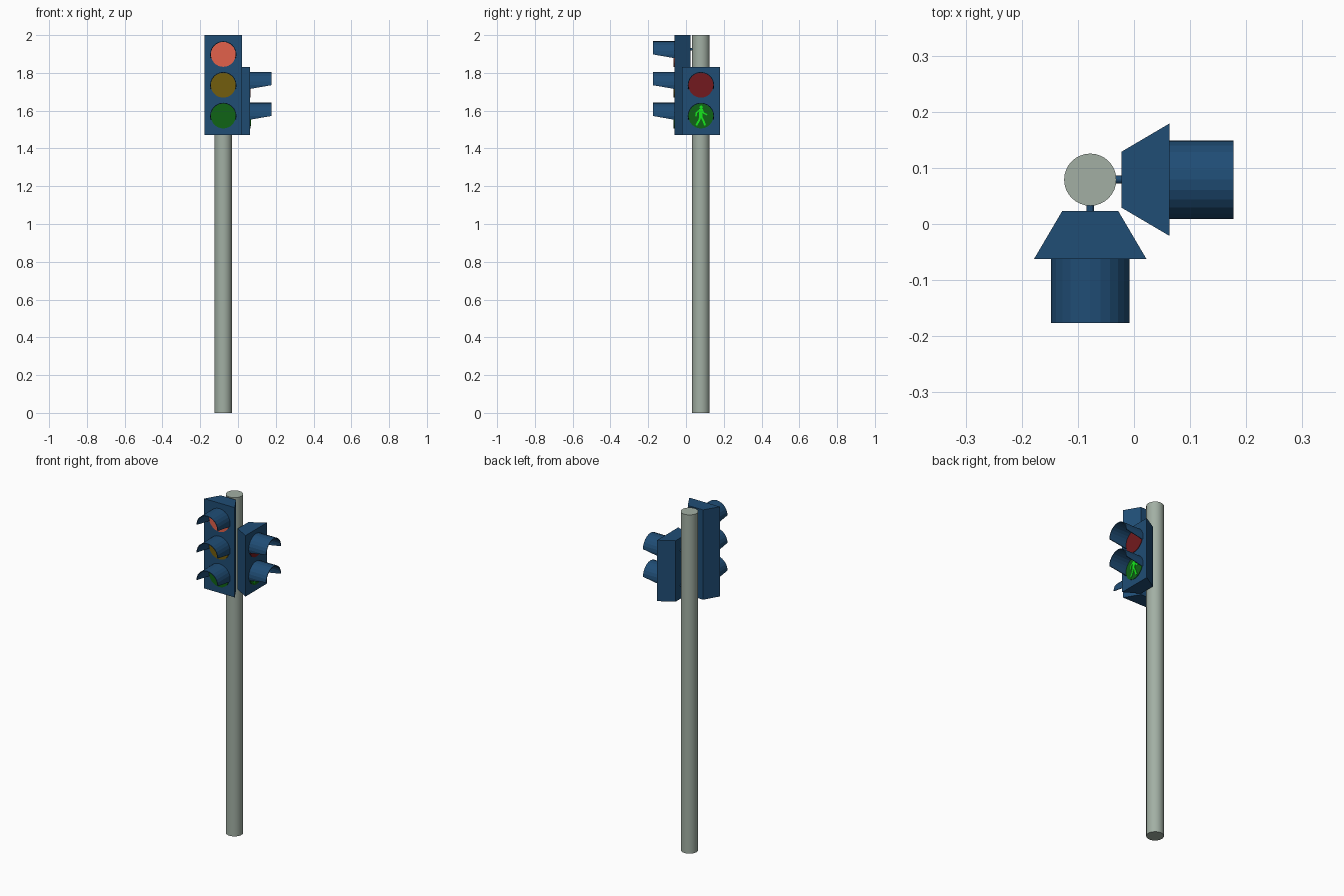
import bpy, bmesh
from math import sin, cos, pi, radians, hypot, atan2, asin
from mathutils import Matrix, Vector

if "Cube" in bpy.data.objects:
    bpy.data.objects.remove(bpy.data.objects["Cube"])

POLE = Vector((-0.078, 0.079, 0))
FACE, BACK, TIP = -0.141, -0.056, -0.255     # unit depths measured from pole axis
LAMP_Z = (1.572, 1.735, 1.898)


def mat(name, rgb):
    m = bpy.data.materials.new(name)
    m.diffuse_color = (*rgb, 1)
    m.use_nodes = True
    m.node_tree.nodes["Principled BSDF"].inputs["Base Color"].default_value = m.diffuse_color
    return m


BLUE = mat("housing_blue", (0.014, 0.074, 0.178))
POLE_GREY = mat("pole_grey_green", (0.36, 0.43, 0.37))
RED_ON = mat("red_lit", (0.76, 0.12, 0.07))
RED = mat("red_dim", (0.17, 0.01, 0.013))
AMBER = mat("amber_dim", (0.17, 0.11, 0.004))
GREEN = mat("green_dim", (0.005, 0.127, 0.008))
GREEN_ON = mat("green_lit", (0.008, 0.8, 0.012))


def finish(name, bm, material, turn=0.0):
    # turn the part about the pole axis, then move it to the pole
    bmesh.ops.recalc_face_normals(bm, faces=bm.faces)
    bm.transform(Matrix.Translation(POLE) @ Matrix.Rotation(turn, 4, 'Z'))
    me = bpy.data.meshes.new(name)
    bm.to_mesh(me)
    bm.free()
    me.materials.append(material)
    ob = bpy.data.objects.new(name, me)
    bpy.context.collection.objects.link(ob)
    return ob


def prism(bm, pts, offset):
    f = bm.faces.new([bm.verts.new(p) for p in pts])
    r = bmesh.ops.extrude_face_region(bm, geom=[f])
    bmesh.ops.translate(bm, vec=offset,
                        verts=[v for v in r['geom'] if isinstance(v, bmesh.types.BMVert)])


def cylinder(bm, r, depth, matrix, n):
    bmesh.ops.create_cone(bm, cap_ends=True, segments=n, radius1=r, radius2=r,
                          depth=depth, matrix=matrix)


def along_y(x, y, z):
    return Matrix.Translation((x, y, z)) @ Matrix.Rotation(pi / 2, 4, 'X')


def housing(name, z0, z1, turn):
    bm = bmesh.new()
    prism(bm, [(-0.1, FACE, z0), (0.1, FACE, z0), (0.05, BACK, z0), (-0.05, BACK, z0)],
          (0, 0, z1 - z0))
    finish(name, bm, BLUE, turn)


def lens(name, z, material, turn):
    bm = bmesh.new()
    cylinder(bm, 0.066, 0.006, along_y(0, FACE, z), 32)
    finish(name, bm, material, turn)


def visor(name, z, turn):
    # half tube whose lower edge drops slightly below centre at the housing
    bm = bmesh.new()
    ro, ri, drop = 0.07, 0.066, asin(0.02 / 0.07)
    angles = [-drop] + [radians(15 * i) for i in range(13)] + [pi + drop]
    rings = []
    for a in angles:
        # the two lowest strips taper to nothing at the tip
        end = FACE if a < 0 or a > pi else TIP
        rings.append([bm.verts.new((r * cos(a), y, z + r * sin(a)))
                      for r, y in ((ro, FACE), (ro, end), (ri, end), (ri, FACE))])
    for a, b in zip(rings, rings[1:]):
        for i in range(4):
            j = (i + 1) % 4
            bm.faces.new((a[i], a[j], b[j], b[i]))
    bmesh.ops.remove_doubles(bm, verts=bm.verts, dist=1e-5)
    finish(name, bm, BLUE, turn)


def brackets(name, heights, turn):
    bm = bmesh.new()
    for z in heights:
        cylinder(bm, 0.007, 0.03, along_y(0, -0.05, z), 12)
    finish(name, bm, BLUE, turn)


def walking_figure(name, z, turn):
    bm = bmesh.new()
    y = FACE - 0.003
    cylinder(bm, 0.009, 0.003, along_y(0.001, y - 0.0015, z + 0.046), 16)
    limbs = [  # x0, z0, x1, z1, half width
        (0.000, 0.036, -0.001, -0.006, 0.010),
        (-0.003, -0.003, -0.010, -0.026, 0.005), (-0.010, -0.024, -0.025, -0.050, 0.005),
        (0.002, -0.003, 0.012, -0.024, 0.005), (0.012, -0.022, 0.022, -0.050, 0.005),
        (-0.005, 0.032, -0.023, 0.018, 0.004), (-0.023, 0.020, -0.027, -0.002, 0.004),
        (0.005, 0.032, 0.016, 0.014, 0.004), (0.015, 0.015, 0.033, 0.006, 0.004)]
    for x0, z0, x1, z1, w in limbs:
        d = hypot(x1 - x0, z1 - z0)
        nx, nz = -(z1 - z0) / d * w, (x1 - x0) / d * w
        prism(bm, [(x0 + nx, y, z + z0 + nz), (x1 + nx, y, z + z1 + nz),
                   (x1 - nx, y, z + z1 - nz), (x0 - nx, y, z + z0 - nz)], (0, -0.003, 0))
    finish(name, bm, GREEN_ON, turn)


# pole
bm = bmesh.new()
cylinder(bm, 0.0465, 2.0, Matrix.Translation((0, 0, 1)), 32)
pole = finish("pole", bm, POLE_GREY)
bpy.context.view_layer.objects.active = pole
pole.select_set(True)
bpy.ops.object.shade_smooth_by_angle(angle=radians(40))

# vehicle signal faces -y, pedestrian signal faces +x
units = [("vehicle", 2.0, 0.0, (GREEN, AMBER, RED_ON), (1.55, 1.925)),
         ("pedestrian", 1.83, pi / 2, (GREEN, RED), (1.55, 1.755))]
for kind, top, turn, lamps, mounts in units:
    housing(kind + "_housing", 1.47, top, turn)
    brackets(kind + "_brackets", mounts, turn)
    for i, (z, material) in enumerate(zip(LAMP_Z, lamps)):
        lens(f"{kind}_lens_{i + 1}", z, material, turn)
        visor(f"{kind}_visor_{i + 1}", z, turn)
walking_figure("walking_figure", LAMP_Z[0], pi / 2)
